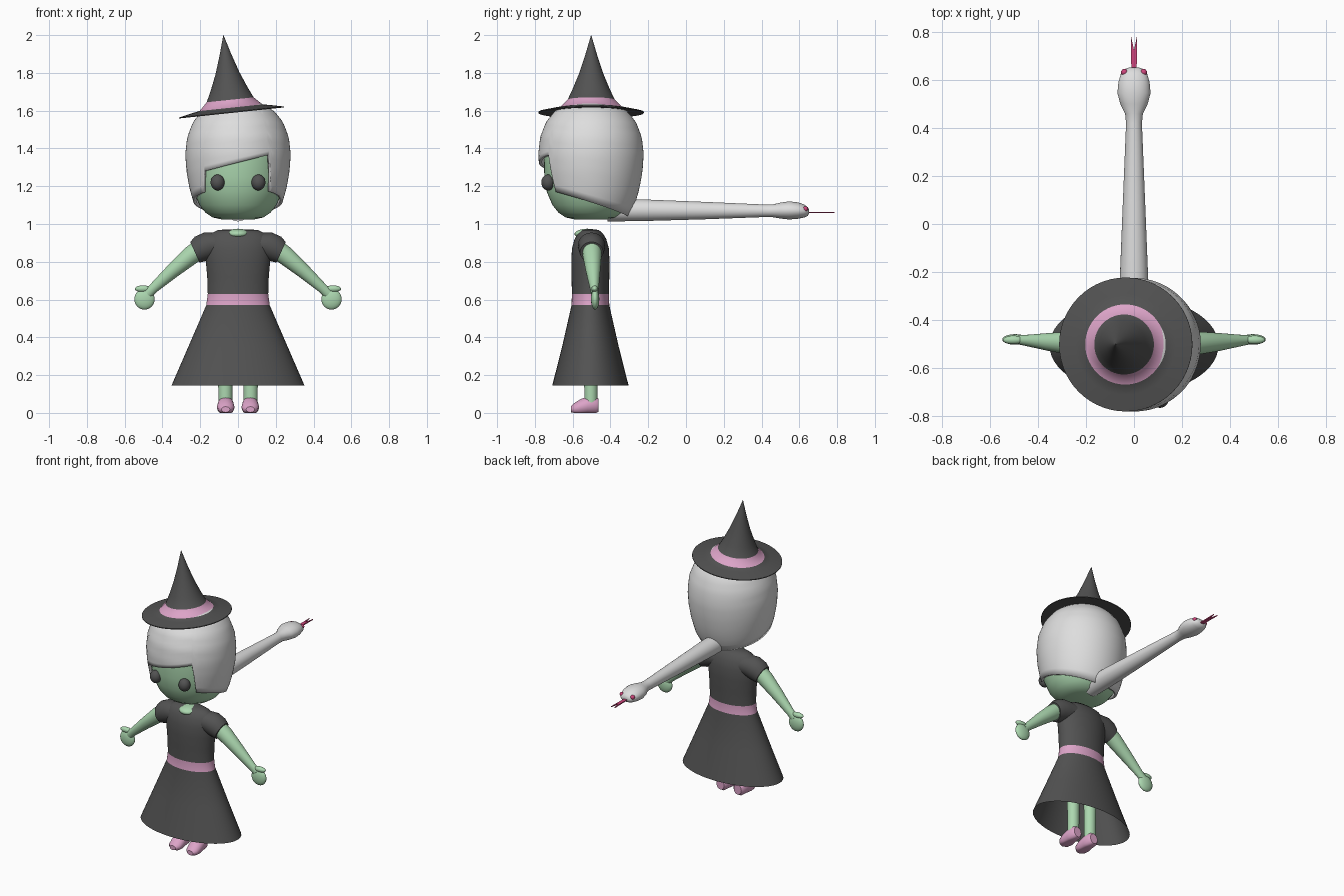
import bpy, bmesh, math
from mathutils import Vector, Matrix

if "Cube" in bpy.data.objects:
    bpy.data.objects.remove(bpy.data.objects["Cube"])

X, Y, Z = Vector((1, 0, 0)), Vector((0, 1, 0)), Vector((0, 0, 1))
CY = -0.503  # depth of the doll's centre line


def material(name, rgb):
    m = bpy.data.materials.new(name)
    m.diffuse_color = (*rgb, 1)
    m.use_nodes = True
    m.node_tree.nodes["Principled BSDF"].inputs["Base Color"].default_value = m.diffuse_color
    return m


green = material("pale green skin", (0.41, 0.68, 0.43))
black = material("charcoal", (0.085, 0.085, 0.085))
pink = material("soft pink", (0.72, 0.37, 0.58))
white = material("silver white", (0.73, 0.73, 0.73))
red = material("raspberry", (0.62, 0.06, 0.20))


def finish(name, bm, mats):
    bmesh.ops.recalc_face_normals(bm, faces=bm.faces)
    me = bpy.data.meshes.new(name)
    bm.to_mesh(me)
    bm.free()
    for m in mats:
        me.materials.append(m)
    ob = bpy.data.objects.new(name, me)
    bpy.context.collection.objects.link(ob)
    return ob


def loft(name, rings, u, v, mats, slots=None, caps=(True, True), n=40, xf=None, floor=None):
    """Skin elliptical rings (x, y, z, radius_u, radius_v); slots = material per segment."""
    bm = bmesh.new()
    loops = []
    for x, y, z, ru, rv in rings:
        loop = []
        for i in range(n):
            a = 2 * math.pi * i / n
            p = Vector((x, y, z)) + u * ru * math.cos(a) + v * rv * math.sin(a)
            if floor is not None:
                p.z = max(p.z, floor)
            loop.append(bm.verts.new(p))
        loops.append(loop)
    for k in range(len(loops) - 1):
        for i in range(n):
            j = (i + 1) % n
            f = bm.faces.new((loops[k][i], loops[k][j], loops[k + 1][j], loops[k + 1][i]))
            f.material_index = slots[k] if slots else 0
    if caps[0]:
        bm.faces.new(loops[0])
    if caps[1]:
        bm.faces.new(loops[-1])
    if xf:
        bm.transform(xf)
    return finish(name, bm, mats)


def ball(name, loc, radii, mat):
    bm = bmesh.new()
    xf = Matrix.Translation(loc) @ Matrix.Diagonal((*radii, 1))
    bmesh.ops.create_uvsphere(bm, u_segments=28, v_segments=18, radius=1, matrix=xf)
    return finish(name, bm, [mat])


# Dress: flared skirt, belt and bodice, open underneath
dress = [(0.145, .352, .202), (0.35, .263, .150), (0.57, .168, .100), (0.63, .160, .098),
         (0.72, .163, .100), (0.80, .170, .101), (0.87, .176, .098), (0.92, .168, .084),
         (0.95, .145, .066), (0.968, .105, .045), (0.972, .05, .02)]
loft("dress", [(0, CY - .003, z, a, b) for z, a, b in dress], X, Y, [black, pink],
     [0, 0, 1] + [0] * 7, (False, True), 56)
ball("neckline", (0, -0.522, 0.947), (.062, .068, .028), green)

# Head
head = [(1.025, .09), (1.035, .135), (1.06, .172), (1.10, .204), (1.17, .234), (1.25, .247),
        (1.38, .25), (1.47, .238), (1.54, .20), (1.58, .13), (1.60, .03)]
loft("head", [(0, CY, z, r, r) for z, r in head], X, Y, [green], n=48)

# Bobbed hair: columns running from the crown down to a hem that varies with direction
hair_profile = [(1.03, .193), (1.04, .2), (1.10, .231), (1.185, .256), (1.28, .273), (1.37, .279),
                (1.46, .269), (1.54, .238), (1.60, .19), (1.64, .12), (1.66, .01)]


def hair_radius(z):
    for (z0, r0), (z1, r1) in zip(hair_profile, hair_profile[1:]):
        if z <= z1:
            return r0 + (r1 - r0) * (z - z0) / (z1 - z0)
    return .01


def hem(deg):
    a = math.radians(deg)
    if -41 <= deg <= 36:  # slanted fringe
        return 1.28 + (0.277 * math.sin(a) + 0.18) * 0.25
    z = 1.04 + 0.13 * (math.cos(a) + 1) / 1.74
    if 36 < deg < 42:  # edge of the long lock
        z = 1.37 - (deg - 36) / 6 * 0.2
    if -47 < deg < -41:
        z = 1.28 - (-41 - deg) / 6 * 0.11
    return z


degs = sorted(set(range(-180, 180, 5)) | {-41, -43, -47, 36, 38, 42})
heights = 22
bm = bmesh.new()
cols = []
for d in degs:
    a, zb, col = math.radians(d), hem(d), []
    for k in range(heights + 1):
        z = zb + (1.66 - zb) * math.sin(k / heights * math.pi / 2)
        r = hair_radius(z)
        col.append(bm.verts.new((r * math.sin(a), CY - r * math.cos(a), z)))
    cols.append(col)
for c, e in zip(cols, cols[1:] + cols[:1]):
    for k in range(heights):
        bm.faces.new((c[k], e[k], e[k + 1], c[k + 1]))
bm.faces.new([c[-1] for c in cols])
hair = finish("hair", bm, [white])
shell = hair.modifiers.new("thickness", 'SOLIDIFY')
shell.thickness, shell.offset = 0.016, -1

# Pointed hat, tipped sideways, with a band
hat = [(.012, .15), (0, .279), (.005, .279), (.02, .21), (.028, .167), (.07, .125),
       (.13, .097), (.21, .064), (.31, .031), (.413, .001)]
tilt = Matrix.Translation((-.034, -.502, 1.588)) @ Matrix.Rotation(math.radians(-6), 4, 'Y')
loft("hat", [(0, 0, z, r, r) for z, r in hat], X, Y, [black, pink],
     [0, 0, 0, 0, 1, 0, 0, 0, 0], n=56, xf=tilt)

# Snake growing out of the back of the head
snake = [(-.415, 1.07, .058, .056), (-.25, 1.073, .06, .058), (.1, 1.071, .046, .046),
         (.42, 1.07, .033, .033), (.46, 1.07, .037, .034), (.50, 1.071, .057, .042),
         (.545, 1.072, .069, .048), (.59, 1.071, .065, .044), (.625, 1.069, .055, .035),
         (.645, 1.066, .041, .023), (.652, 1.065, .02, .009)]
loft("snake", [(0, y, z, a, b) for y, z, a, b in snake], X, Z, [white], n=32)

# Forked tongue
bm = bmesh.new()
outline = [(-.011, .63), (.011, .63), (.013, .786), (0, .725), (-.013, .786)]
face = bm.faces.new([bm.verts.new((x, y, 1.057)) for x, y in outline])
ext = bmesh.ops.extrude_face_region(bm, geom=[face])["geom"]
bmesh.ops.translate(bm, vec=(0, 0, .007), verts=[g for g in ext if isinstance(g, bmesh.types.BMVert)])
finish("tongue", bm, [red])

# Paired parts
for s, side in ((1, "right"), (-1, "left")):
    ball(side + "_eye", (s * .108, -.73, 1.22), (.037, .036, .042), black)
    ball(side + "_snake_eye", (s * .04, .632, 1.08), (.014, .014, .014), red)
    # sleeve and arm
    sleeve = [(.08, .89, .07, .07), (.15, .887, .072, .074), (.20, .868, .068, .071), (.228, .85, .061, .060)]
    loft(side + "_sleeve", [(s * x, -.5, z, a, b) for x, z, a, b in sleeve],
         Y, Vector((s * .41, 0, .91)), [black], n=32)
    arm = [(.19, -.498, .875, .05, .053), (.25, -.497, .833, .05, .05), (.35, -.492, .748, .038, .038),
           (.45, -.485, .658, .023, .026), (.48, -.482, .63, .02, .028)]
    loft(side + "_arm", [(s * x, y, z, a, b) for x, y, z, a, b in arm],
         Y, Vector((s * .66, 0, .75)), [green], n=28)
    ball(side + "_hand", (s * .495, -.481, .602), (.054, .022, .055), green)
    ball(side + "_thumb", (s * .503, -.483, .657), (.043, .018, .018), green)
    # leg and shoe
    loft(side + "_leg", [(s * .067, CY, z, r, r * .95) for z, r in ((.05, .037), (.2, .038), (.6, .044))],
         X, Y, [green], n=28)
    shoe = [(-.462, .04, .028, .034), (-.475, .04, .039, .045), (-.52, .04, .043, .047),
            (-.56, .03, .046, .042), (-.592, .022, .04, .029), (-.61, .018, .022, .015)]
    loft(side + "_shoe", [(s * .065, y, z, a, b) for y, z, a, b in shoe],
         X, Z, [pink], n=28, floor=0.0)

# Smooth shading with crisp edges
for ob in bpy.context.collection.objects:
    ob.select_set(True)
    bpy.context.view_layer.objects.active = ob
bpy.ops.object.shade_smooth_by_angle(angle=math.radians(42))
